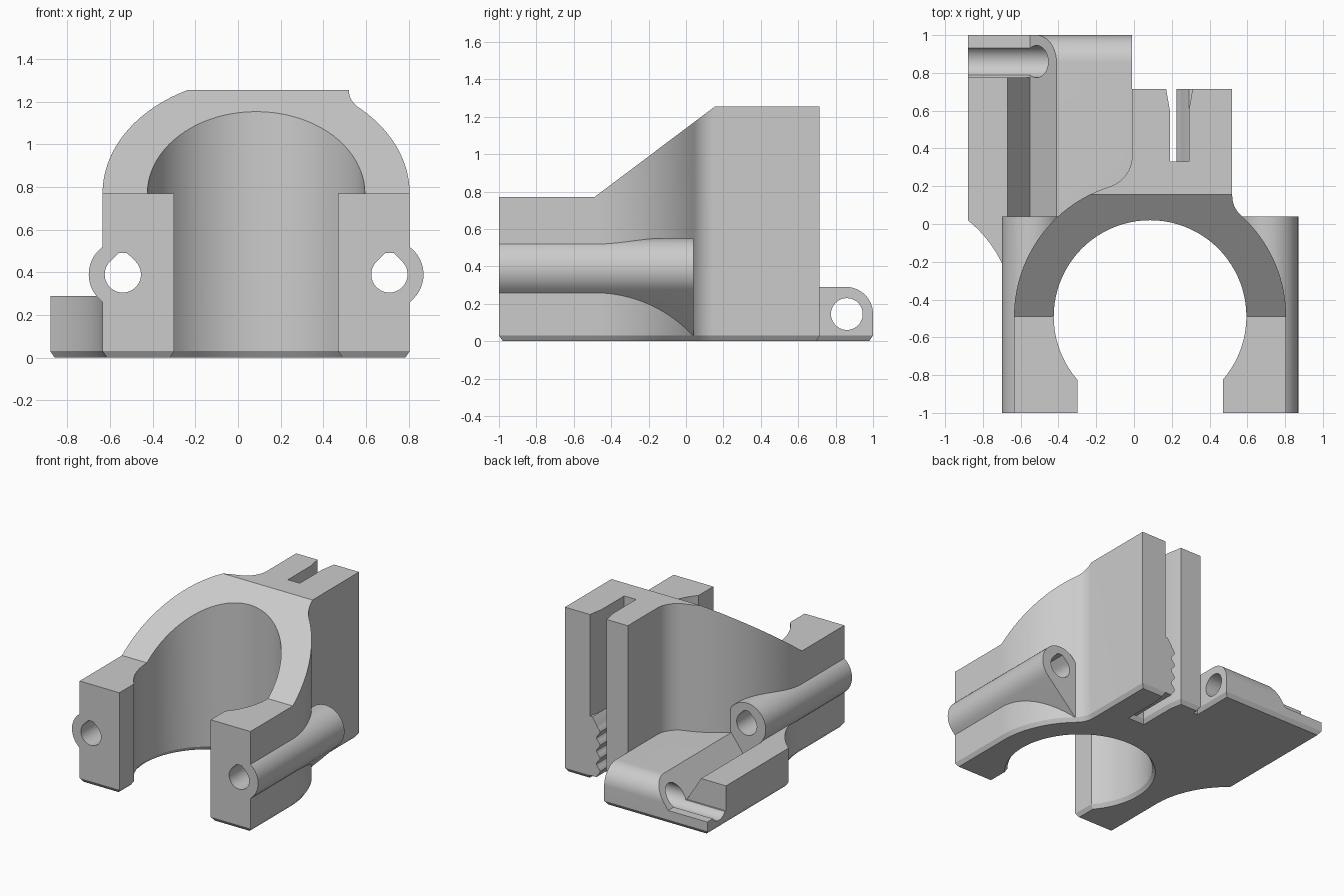
import bpy, bmesh
from math import sin, cos, pi, radians

if "Cube" in bpy.data.objects:
    bpy.data.objects.remove(bpy.data.objects["Cube"], do_unlink=True)

grey = bpy.data.materials.new("plain grey")
grey.use_nodes = True
GREY = (0.6, 0.6, 0.6, 1)
grey.diffuse_color = GREY
grey.node_tree.nodes["Principled BSDF"].inputs["Base Color"].default_value = GREY

CX, CY = 0.085, -0.49        # bore axis
OUTER, BORE, GAP = 0.72, 0.51, 0.385
TOP, ARM_TOP, TAB_TOP = 1.255, 0.77, 0.29
CHAMFER_H, CHAMFER_W = 0.03, 0.02


def arc(cx, cy, r, a0, a1, n=16):
    angles = [radians(a0 + (a1 - a0) * i / n) for i in range(n + 1)]
    return [(cx + r * cos(a), cy + r * sin(a)) for a in angles]


def loft(name, layers, chamfer=False):
    """Solid through matching point loops, capped at both ends."""
    bm = bmesh.new()
    rings = [[bm.verts.new(p) for p in layer] for layer in layers]
    n = len(rings[0])
    for low, high in zip(rings, rings[1:]):
        for i in range(n):
            j = (i + 1) % n
            bm.faces.new((low[i], low[j], high[j], high[i]))
    bottom = bm.faces.new(rings[0][::-1])
    bm.faces.new(rings[-1])
    bmesh.ops.recalc_face_normals(bm, faces=bm.faces)
    if chamfer:
        bmesh.ops.inset_individual(bm, faces=[bottom], thickness=CHAMFER_W,
                                   depth=CHAMFER_H, use_even_offset=True)
    mesh = bpy.data.meshes.new(name)
    bm.to_mesh(mesh)
    bm.free()
    mesh.materials.append(grey)
    ob = bpy.data.objects.new(name, mesh)
    bpy.context.collection.objects.link(ob)
    return ob


def prism(name, axis, pts, a, b, chamfer=False):
    place = {"x": lambda p, t: (t, p[0], p[1]),
             "y": lambda p, t: (p[0], t, p[1]),
             "z": lambda p, t: (p[0], p[1], t)}[axis]
    return loft(name, [[place(p, t) for p in pts] for t in (a, b)], chamfer)


def combine(target, tool, operation):
    mod = target.modifiers.new(operation.lower(), "BOOLEAN")
    mod.operation, mod.solver, mod.object = operation, "EXACT", tool
    bpy.context.view_layer.objects.active = target
    bpy.ops.object.modifier_apply(modifier=mod.name)
    bpy.data.objects.remove(tool, do_unlink=True)


def cut(target, tool):
    combine(target, tool, "DIFFERENCE")


def join(target, tool):
    combine(target, tool, "UNION")


# Clamp body: arms, ring, filleted neck and slotted rear block
outline = [(CX - OUTER, -1), (CX + OUTER, -1)]
outline += arc(CX, CY, OUTER, 0, 48, 20)
outline += arc(0.661, 0.15, 0.141, 228, 180, 10)[1:]
outline += [(0.52, 0.715), (0.31, 0.715), (0.29, 0.6), (0.29, 0.33),
            (0.19, 0.33), (0.19, 0.6), (0.17, 0.715), (-0.01, 0.715)]
outline += arc(-0.18, 0.36, 0.17, 0, -72.7, 14)
outline += arc(CX, CY, OUTER, 107.3, 180, 30)[1:]
body = prism("clamp_bracket", "z", outline, CHAMFER_H, TOP, chamfer=True)

# Side tab with concave front edge
tab_outline = [(-0.88, 1)] + arc(-1.288, CY, 0.653, 51.3, 0, 20)
tab_outline += [(-0.5, CY), (0.08, 0), (0.08, 0.68), (-0.01, 0.68), (-0.01, 1)]
tab = prism("side_tab", "z", tab_outline, CHAMFER_H, TAB_TOP, chamfer=True)

# Rounded rear edge, V channel, lowered corner and cross hole of the tab
cut(tab, prism("edge_round", "x", arc(0.855, 0.145, 0.145, 0, 90)
               + [(0.855, 0.4), (1.1, 0.4), (1.1, 0.145)], -1, 0.2))
cut(tab, prism("v_channel", "y", [(-0.74, 0.4), (-0.55, 0.1), (-0.329, 0.4)], 0.04, 1.1))
cut(tab, prism("low_corner", "y", [(-1, 0.1), (-0.55, 0.1), (-0.55, 0.4), (-1, 0.4)],
               0.775, 1.1))
cut(tab, prism("cross_hole", "x", arc(0.86, 0.145, 0.085, 0, 360, 40)[:-1], -1, 0.2))
join(body, tab)

# Bolt tubes on both sides, each carried by a 45 degree web
BX, BZ = 0.71, 0.39
tube_profile = arc(BX, BZ, 0.16, -45, 180, 36) + [(0.55, 0.03), (0.576, 0.03)]
hole_profile = arc(BX, BZ, 0.085, 135, 405, 36) + [(BX + 0.02, 0.49), (BX - 0.02, 0.49)]


def mirrored(pts):
    return [(2 * CX - x, z) for x, z in pts]


for flip in (list, mirrored):
    join(body, prism("bolt_tube", "y", flip(tube_profile), -1, 0.04))
for flip in (list, mirrored):
    cut(body, prism("bolt_hole", "y", flip(hole_profile), -1.1, 0.1))


# Bore open to the front, flared at the bottom for the chamfer
def bore_loop(grow, z):
    r, w = BORE + grow, GAP + grow
    drop = (r * r - w * w) ** 0.5
    start = -math_angle(drop, w)
    pts = [(CX + w, -1.1)] + arc(CX, CY, r, start, 180 - start, 64) + [(CX - w, -1.1)]
    return [(x, y, z) for x, y in pts]


def math_angle(opposite, adjacent):
    from math import atan2, degrees
    return degrees(atan2(opposite, adjacent))


cut(body, loft("bore", [bore_loop(2 * CHAMFER_W, -CHAMFER_H),
                        bore_loop(0, CHAMFER_H), bore_loop(0, 2)]))

# Sloping top above the ring, lower flat top on the arms
cut(body, prism("slope", "x", [(-1.1, ARM_TOP), (CY, ARM_TOP), (0.348, 1.4), (-1.1, 1.4)],
                -1.2, 1.2))

# Wavy grip teeth low on one wall of the slot
teeth = [(0.35, 0.03)]
for i in range(33):
    teeth.append((0.24 + 0.015 * cos(2 * pi * i / 8), 0.03 + 0.4 * i / 32))
teeth += [(0.29, 0.48), (0.35, 0.48)]
join(body, prism("grip_teeth", "y", teeth, 0.32, 0.714))

# Smooth curved walls, keep sharp edges
bpy.ops.object.select_all(action="DESELECT")
body.select_set(True)
bpy.context.view_layer.objects.active = body
bpy.ops.object.shade_smooth_by_angle(angle=radians(25))
